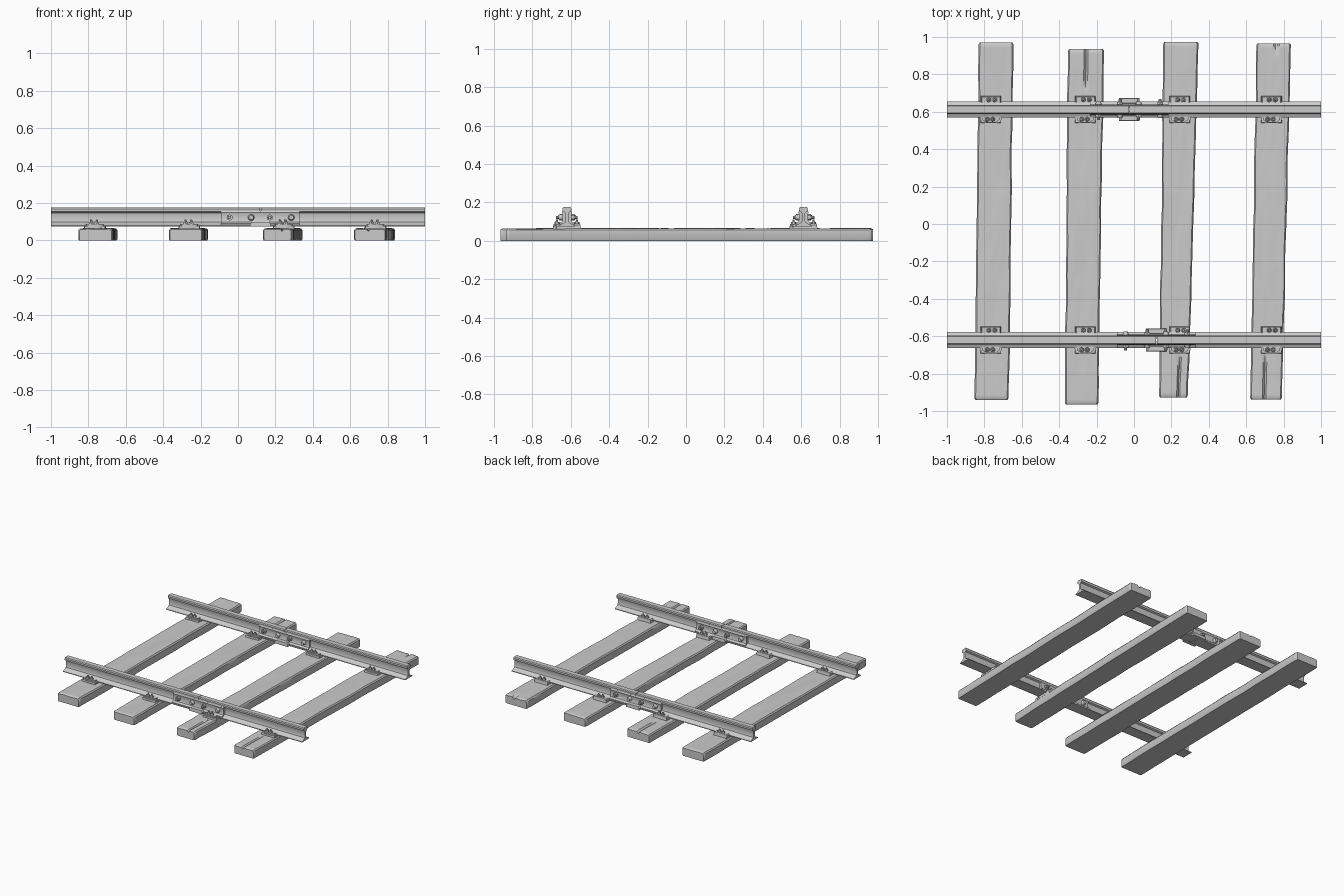
import bpy, bmesh, math
from mathutils import Vector, noise, Matrix

if "Cube" in bpy.data.objects:
    bpy.data.objects.remove(bpy.data.objects["Cube"])


def finish(name, bm):
    bmesh.ops.recalc_face_normals(bm, faces=bm.faces)
    me = bpy.data.meshes.new(name)
    bm.to_mesh(me)
    bm.free()
    me.shade_smooth()
    me.set_sharp_from_angle(angle=math.radians(35))
    ob = bpy.data.objects.new(name, me)
    bpy.context.collection.objects.link(ob)
    return ob


def loft(bm, rings):
    """Skin a list of closed point rings and cap both ends."""
    vs = [[bm.verts.new(p) for p in r] for r in rings]
    n = len(vs[0])
    for a, b in zip(vs, vs[1:]):
        for i in range(n):
            j = (i + 1) % n
            bm.faces.new((a[i], a[j], b[j], b[i]))
    bm.faces.new(vs[0])
    bm.faces.new(vs[-1])


def extrude_x(bm, profile, xs, y0):
    """Run a (y, z) profile along the given x stations."""
    loft(bm, [[(x, y0 + y, z) for y, z in profile] for x in xs])


def tapered_box(bm, x, y, z0, z1, w, d, top=0.8):
    loft(bm, [[(x + sx * w * s / 2, y + sy * d * s / 2, z)
               for sx, sy in ((-1, -1), (1, -1), (1, 1), (-1, 1))]
              for z, s in ((z0, 1), (z0 + (z1 - z0) * 0.6, 1), (z1, top))])


def cylinder(bm, centre, r1, r2, depth, axis, seg):
    rot = Vector((0, 0, 1)).rotation_difference(Vector(axis)).to_matrix().to_4x4()
    bmesh.ops.create_cone(bm, cap_ends=True, segments=seg, radius1=r1, radius2=r2,
                          depth=depth, matrix=Matrix.Translation(centre) @ rot)


# Weathered wooden sleepers: bottom end (xl, xr, y), top end (xl, xr, y), splits (u, y from, y to)
SLEEPERS = [
    ((-0.852, -0.668, -0.94), (-0.83, -0.645, 0.97), []),
    ((-0.37, -0.192, -0.965), (-0.354, -0.16, 0.935), [(0.5, 0.72, 0.95)]),
    ((0.135, 0.29, -0.928), (0.157, 0.345, 0.973), [(0.7, -0.95, -0.72)]),
    ((0.622, 0.79, -0.938), (0.655, 0.84, 0.966), [(0.42, -0.95, -0.7), (0.6, 0.92, 0.98)]),
]


def sleeper(k, a, b, splits):
    bm = bmesh.new()
    H, B, ROWS, COLS = 0.064, 0.009, 70, 16
    rings = []
    for r in range(-1, ROWS + 2):
        t = min(max(r / ROWS, 0), 1)
        end = r in (-1, ROWS + 1)
        inset = B if end else 0
        y = a[2] + (b[2] - a[2]) * t
        if not end:
            y += B * ((r == 0) - (r == ROWS))
        xl = a[0] + (b[0] - a[0]) * t + inset * 0.6
        xr = a[1] + (b[1] - a[1]) * t - inset * 0.6
        xl += 0.006 * noise.noise((k * 9, y * 4, 1))
        xr += 0.006 * noise.noise((k * 9, y * 4, 7))
        ring = [(xr - 0.004, y, 0), (xr, y, 0.006), (xr, y, H - B - inset * 0.5)]
        for c in range(COLS + 1):
            u = 1 - c / COLS
            x = xl + B * 0.8 + (xr - xl - B * 1.6) * u
            z = H - inset * 0.6
            z += 0.003 * noise.noise((x * 12, y * 3, k)) + 0.0015 * noise.noise((x * 40, y * 10, k))
            for su, y0, y1 in splits:
                if y0 < y < y1 and abs(u - su) < 0.04:
                    z -= 0.012
            ring.append((x, y, z))
        ring += [(xl, y, H - B - inset * 0.5), (xl, y, 0.006), (xl + 0.004, y, 0)]
        rings.append(ring)
    loft(bm, rings)
    finish(f"sleeper_{k + 1}", bm)


for k, (a, b, s) in enumerate(SLEEPERS):
    sleeper(k, a, b, s)

# Flat-bottom rail half profile (y, z), mirrored to the full section
half = [(0.043, 0.075), (0.043, 0.080), (0.022, 0.089), (0.010, 0.097), (0.007, 0.108),
        (0.007, 0.138), (0.010, 0.147), (0.022, 0.153), (0.023, 0.168), (0.018, 0.175)]
RAIL = half + [(-y, z) for y, z in reversed(half)]

# Splice plate that fits between rail head and foot
PLATE = [(0.007, 0.096), (0.024, 0.089), (0.041, 0.082), (0.042, 0.089), (0.028, 0.098),
         (0.024, 0.108), (0.024, 0.140), (0.027, 0.148), (0.023, 0.157), (0.007, 0.150)]

CHAIRS = [-0.765, -0.26, 0.245, 0.735]

for side, y0, joint in (("back", 0.612, -0.025), ("front", -0.62, 0.12)):
    # Two rail lengths meeting at a joint
    for part, x0, x1 in (("left", -1, joint - 0.002), ("right", joint + 0.002, 1)):
        bm = bmesh.new()
        extrude_x(bm, RAIL, (x0, x1), y0)
        finish(f"{side}_rail_{part}", bm)

    # Splice plates on both faces
    bm = bmesh.new()
    for s in (-1, 1):
        extrude_x(bm, [(s * y, z) for y, z in PLATE], (joint - 0.21, joint + 0.21), y0)
    finish(f"{side}_splice_plates", bm)

    # Splice bolts: head on one face, nut and shank end on the other
    bm = bmesh.new()
    for i, dx in enumerate((-0.165, -0.05, 0.05, 0.165)):
        x = joint + dx
        s = 1 if i % 2 else -1
        cylinder(bm, (x, y0 + s * 0.031, 0.122), 0.017, 0.017, 0.018, (0, s, 0), 6)
        cylinder(bm, (x, y0 + s * 0.047, 0.122), 0.009, 0.008, 0.018, (0, s, 0), 10)
        cylinder(bm, (x, y0 - s * 0.033, 0.122), 0.018, 0.012, 0.022, (0, -s, 0), 12)
    finish(f"{side}_splice_bolts", bm)

    # Insulating blocks hugging the foot at the joint
    bm = bmesh.new()
    for s in (-1, 1):
        tapered_box(bm, joint, y0 + s * 0.046, 0.074, 0.098, 0.11, 0.03)
    finish(f"{side}_joint_blocks", bm)

    for i, x in enumerate(CHAIRS):
        # Base plate under the rail foot
        bm = bmesh.new()
        tapered_box(bm, x, y0, 0.055, 0.077, 0.11, 0.145, 0.96)
        finish(f"{side}_base_plate_{i + 1}", bm)
        # Square clamp on the far face, rounded clamp on the near face
        bm = bmesh.new()
        tapered_box(bm, x, y0 + 0.053, 0.070, 0.089, 0.108, 0.034, 0.9)
        for z0, z1, f in ((0.062, 0.078, 1), (0.078, 0.088, 0.8)):
            pts = [(x - 0.058 * f, y0 - 0.036), (x - 0.056 * f, y0 - 0.055),
                   (x - 0.03 * f, y0 - 0.055 - 0.018 * f), (x + 0.03 * f, y0 - 0.055 - 0.018 * f),
                   (x + 0.056 * f, y0 - 0.055), (x + 0.058 * f, y0 - 0.036)]
            loft(bm, [[(px, py, z) for px, py in pts] for z in (z0, z1)])
        finish(f"{side}_clamps_{i + 1}", bm)
        # Clamp screws with nuts
        bm = bmesh.new()
        for dx, dy in ((-0.012, 0.052), (0.02, 0.052), (-0.02, -0.052), (0.01, -0.052)):
            cylinder(bm, (x + dx, y0 + dy, 0.092), 0.014, 0.012, 0.014, (0, 0, 1), 6)
            cylinder(bm, (x + dx, y0 + dy, 0.104), 0.007, 0.005, 0.014, (0, 0, 1), 8)
        finish(f"{side}_clamp_screws_{i + 1}", bm)
